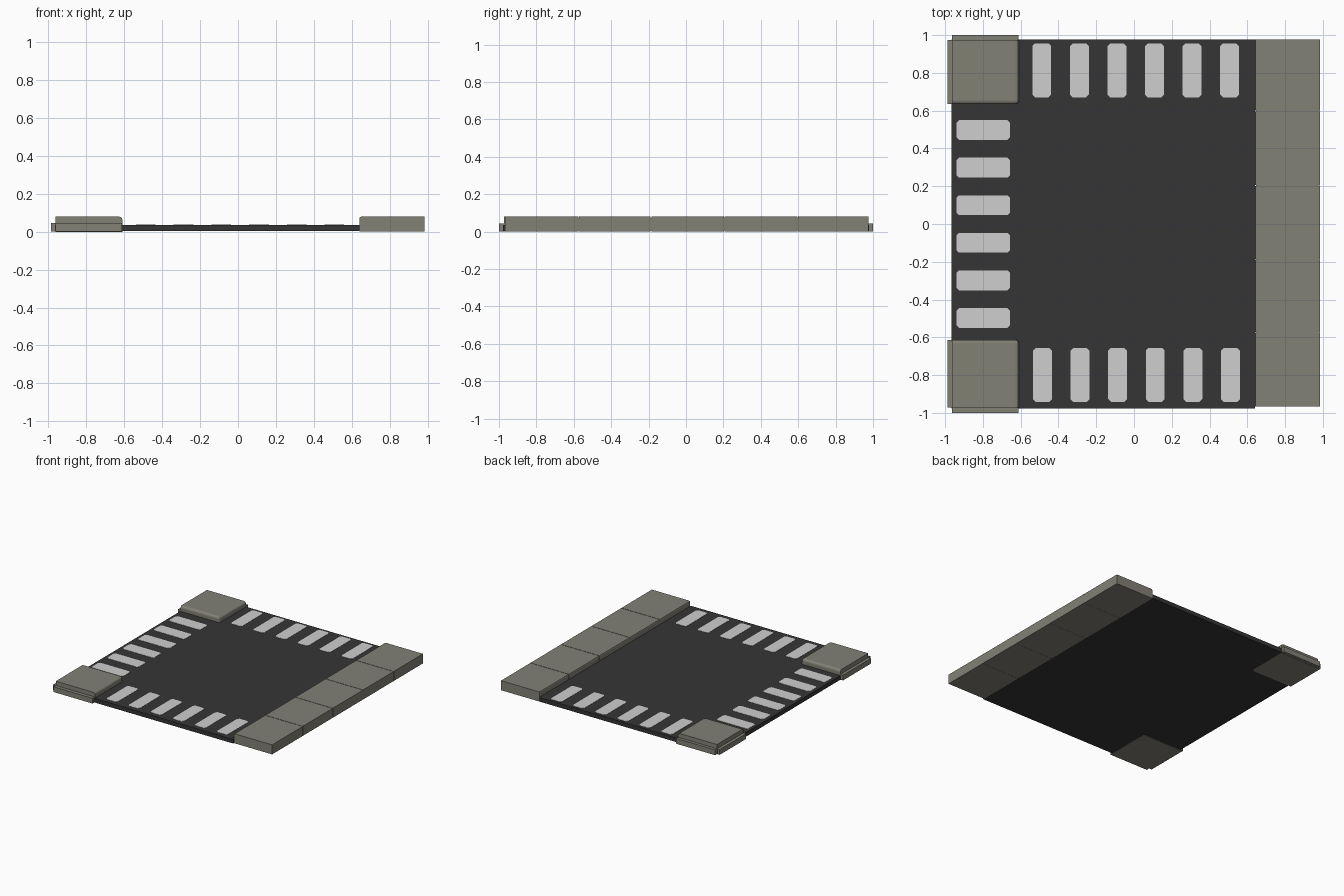
import bpy, bmesh

if "Cube" in bpy.data.objects:
    bpy.data.objects.remove(bpy.data.objects["Cube"])


def material(name, rgb):
    m = bpy.data.materials.new(name)
    m.diffuse_color = (*rgb, 1)
    m.use_nodes = True
    m.node_tree.nodes["Principled BSDF"].inputs["Base Color"].default_value = m.diffuse_color
    return m


ASPHALT = material("dark asphalt", (0.036, 0.036, 0.036))
PAINT = material("road paint", (0.62, 0.62, 0.62))
CONCRETE = material("grey concrete", (0.225, 0.218, 0.182))


def box(name, x, y, z, mat, width=0.0, segments=1, pick=None):
    """Box from (min, max) ranges; edges chosen by pick(edge midpoint) get bevelled."""
    bm = bmesh.new()
    bmesh.ops.create_cube(bm, size=1)
    for v in bm.verts:
        v.co = [r[0] if c < 0 else r[1] for r, c in zip((x, y, z), v.co)]
    if pick:
        edges = [e for e in bm.edges if pick((e.verts[0].co + e.verts[1].co) / 2)]
        bmesh.ops.bevel(bm, geom=edges, offset=width, segments=segments,
                        profile=0.5, affect='EDGES')
    mesh = bpy.data.meshes.new(name)
    bm.to_mesh(mesh)
    bm.free()
    mesh.materials.append(mat)
    ob = bpy.data.objects.new(name, mesh)
    bpy.context.collection.objects.link(ob)
    return ob


def near(a, b):
    return abs(a - b) < 1e-4


# Road slab
ROAD_TOP = 0.036
box("road", (-0.965, 0.64), (-0.978, 0.978), (0.003, ROAD_TOP), ASPHALT)


# Crossing stripes on three sides, with chamfered corners
def stripe(name, cx, cy, sx, sy):
    box(name, (cx - sx / 2, cx + sx / 2), (cy - sy / 2, cy + sy / 2),
        (ROAD_TOP - 0.001, ROAD_TOP + 0.002), PAINT, 0.014, 1,
        lambda m: near(abs(m.x - cx), sx / 2) and near(abs(m.y - cy), sy / 2))


for i in range(6):
    t = (i - 2.5) * 0.199
    stripe(f"back_stripe_{i}", t + 0.009, 0.813, 0.1, 0.285)
    stripe(f"front_stripe_{i}", t + 0.013, -0.799, 0.1, 0.285)
    stripe(f"left_stripe_{i}", -0.798, t, 0.285, 0.105)

# Long sidewalk: five slabs with grooves between and a softened kerb edge
joints = [-0.967, -0.573, -0.187, 0.204, 0.598, 0.976]
for i, (y0, y1) in enumerate(zip(joints, joints[1:])):
    y0 += 0.002 * (i > 0)
    y1 -= 0.002 * (i < 4)
    box(f"sidewalk_slab_{i}", (0.64, 0.985), (y0, y1), (0.002, 0.08), CONCRETE,
        0.01, 2, lambda m: near(m.z, 0.08) and near(m.x, 0.64))
# Filler just below the slab tops closes the joints
box("sidewalk_joint_fill", (0.645, 0.983), (-0.96, 0.97), (0.003, 0.074), CONCRETE)

# Corner sidewalks: raised block with rounded inner edges and low outer lips
for side, inner, outer, lip in (("back", 0.635, 0.975, 1.0),
                                ("front", -0.613, -0.972, -1.0)):
    ys = tuple(sorted((inner, outer)))
    box(f"{side}_corner_block", (-0.963, -0.61), ys, (0, 0.08), CONCRETE, 0.018, 3,
        lambda m: (near(m.z, 0.08) and (near(m.x, -0.61) or near(m.y, inner)))
        or (near(m.x, -0.61) and near(m.y, inner)))
    box(f"{side}_corner_side_lip", (-0.987, -0.96),
        tuple(sorted((inner, outer))), (0.002, 0.045), CONCRETE)
    box(f"{side}_corner_end_lip", (-0.963, -0.612),
        tuple(sorted((outer * 0.995, lip))), (0.002, 0.045), CONCRETE)
